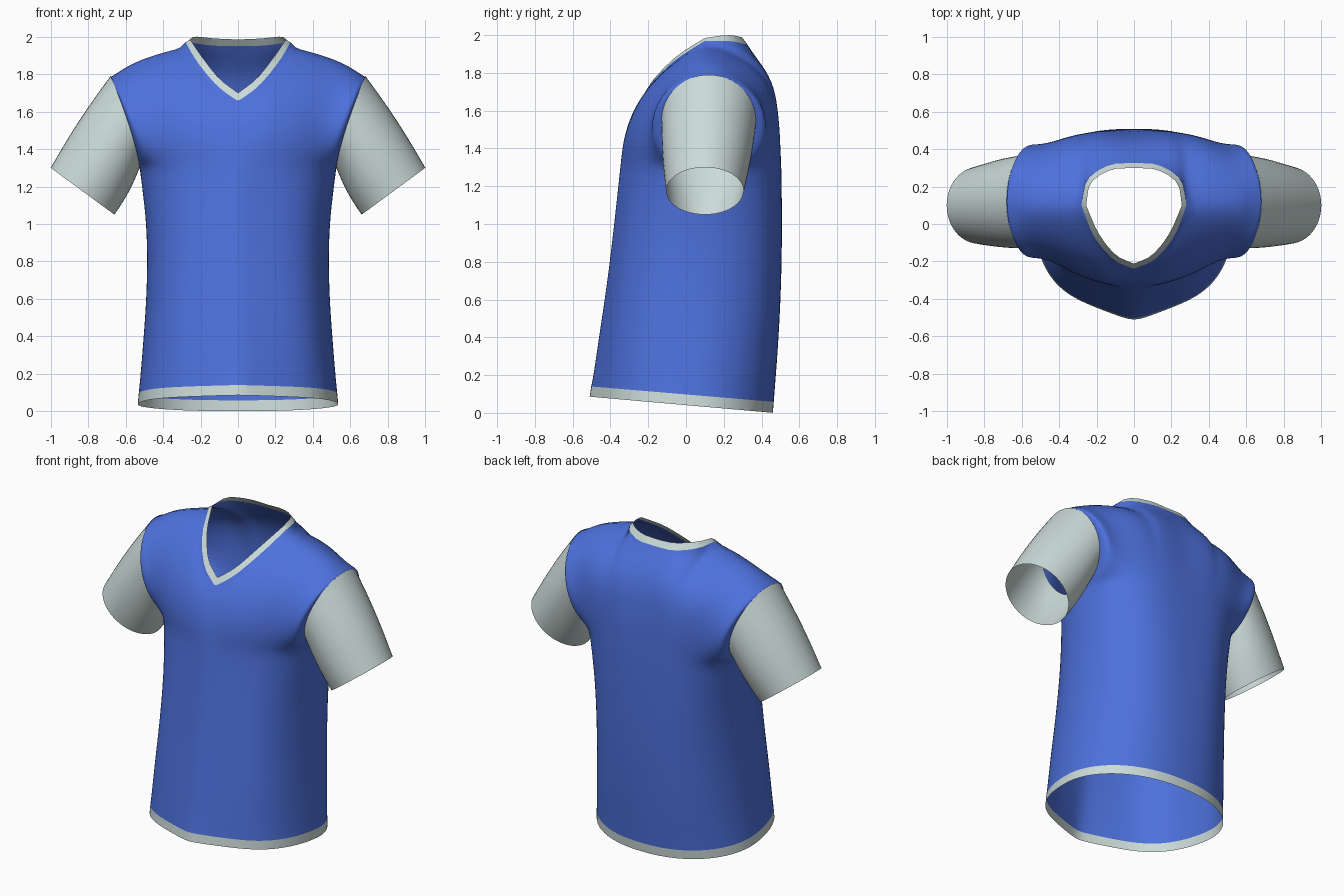
import bpy, bmesh, math
from mathutils import Vector as V

if "Cube" in bpy.data.objects:
    bpy.data.objects.remove(bpy.data.objects["Cube"])

N, K = 32, 8                      # columns per quarter, columns in the neckline
PIT = 1.30                        # armpit height
S = [math.sin(j * math.pi / 2 / N) for j in range(N + 1)]


def material(name, rgb):
    m = bpy.data.materials.new(name)
    m.diffuse_color = (*rgb, 1)
    m.use_nodes = True
    m.node_tree.nodes["Principled BSDF"].inputs["Base Color"].default_value = m.diffuse_color
    return m


blue = material("royal blue", (0.075, 0.165, 0.72))
grey = material("pale grey", (0.60, 0.71, 0.69))


def curve(pts, t):
    """Smooth curve through evenly spaced values (numbers or vectors)."""
    n = len(pts) - 1
    i = min(int(t * n), n - 1)
    f = t * n - i
    b, c = pts[i], pts[i + 1]
    a = pts[i - 1] if i > 0 else 2 * b - c
    d = pts[i + 2] if i + 2 <= n else 2 * c - b
    return b + (c - a) * (f / 2) + (2 * a - 5 * b + 4 * c - d) * (f * f / 2) + (3 * b - a - 3 * c + d) * (f ** 3 / 2)


def vecs(*p):
    return [V(q) for q in p]


def sheet(name, grids, mat, mirror=True, smooth=0):
    """Weld grids of points (and their x-mirror) into one smooth cloth object."""
    bm = bmesh.new()
    for g in grids:
        for sx in ((1, -1) if mirror else (1,)):
            vs = [[bm.verts.new((p[0] * sx, p[1], p[2])) for p in row] for row in g]
            for r0, r1 in zip(vs, vs[1:]):
                for j in range(len(r0) - 1):
                    bm.faces.new((r0[j], r0[j + 1], r1[j + 1], r1[j]))
    bmesh.ops.remove_doubles(bm, verts=bm.verts, dist=0.0004)
    inner = [v for v in bm.verts if not v.is_boundary]
    for _ in range(smooth):
        bmesh.ops.smooth_vert(bm, verts=inner, factor=0.5, use_axis_x=True, use_axis_y=True, use_axis_z=True)
    bmesh.ops.recalc_face_normals(bm, faces=bm.faces)
    mid = sum((v.co for v in bm.verts), V()) / len(bm.verts)
    if sum((f.calc_center_median() - mid).dot(f.normal) * f.calc_area() for f in bm.faces) < 0:
        bmesh.ops.reverse_faces(bm, faces=bm.faces)
    me = bpy.data.meshes.new(name)
    bm.to_mesh(me)
    bm.free()
    me.materials.append(mat)
    ob = bpy.data.objects.new(name, me)
    bpy.context.collection.objects.link(ob)
    bpy.context.view_layer.objects.active = ob
    ob.select_set(True)
    bpy.ops.object.shade_smooth_by_angle(angle=math.radians(50))
    ob.select_set(False)
    return ob


# Torso sections from hem to armpit: half width, front and back depth
WIDTH = [.535, .508, .488, .490, .525]
DEPTH = {-1: [-.51, -.465, -.42, -.383, -.35], 1: [.46, .485, .502, .508, .505]}


def lower(r, s, side):
    w, d = curve(WIDTH, r), curve(DEPTH[side], r)
    ys = .05 + .07 * r
    if side < 0:              # rounded keel in front
        q = math.sqrt(s * s + .0064) - .08
        h = (1 - (.37 - .07 * r - .08 * math.sin(math.pi * r)) * q) * math.sqrt(max(0, 1 - s ** (6 - 2 * r)))
    else:
        h = math.sqrt(max(0, 1 - s ** (2.2 + r)))
    y = ys + (d - ys) * h
    hem = .041 - .088 * y
    return V((w * s, y, hem + (PIT - hem) * r))


# Neckline curves: seam with the body, and free edge of the trim
SEAM = {-1: vecs((0, -.238, 1.655), (.11, -.19, 1.737), (.215, -.065, 1.862), (.28, .10, 1.97)),
        1: vecs((0, .325, 1.95), (.13, .315, 1.952), (.25, .235, 1.968), (.28, .10, 1.97))}
EDGE = {-1: vecs((0, -.212, 1.70), (.10, -.163, 1.777), (.192, -.045, 1.892), (.255, .10, 1.985)),
        1: vecs((0, .298, 1.985), (.12, .29, 1.99), (.23, .22, 2.0), (.255, .10, 1.985))}
SHOULDER = vecs((.28, .10, 1.97), (.42, .105, 1.93), (.56, .11, 1.872), (.68, .12, 1.79))
CENTRE = {-1: vecs((0, -.35, PIT), (0, -.332, 1.43), (0, -.297, 1.55), (0, -.238, 1.655)),
          1: vecs((0, .505, PIT), (0, .489, 1.53), (0, .442, 1.76), (0, .325, 1.95))}


def armhole(phi):
    k = (1 - math.cos(phi)) / 2
    return V((.525 + .155 * k ** 1.3, .12 - .25 * math.sin(phi), PIT + (1.79 - PIT) * k))


def upper(v, j, side):
    """Patch between armpit level, neckline and shoulder, centre line and armhole."""
    s = S[j]

    def top(i):
        return curve(SEAM[side], i / K) if i <= K else curve(SHOULDER, (S[i] - S[K]) / (1 - S[K]))

    def patch(g, w):
        p = lower(1, s, side) * (1 - g) + top(j) * g
        p += curve(CENTRE[side], v) * (1 - w) + armhole(-side * math.pi * v) * w
        p -= (lower(1, 0, side) * (1 - w) + lower(1, 1, side) * w) * (1 - g)
        return p - (top(0) * (1 - w) + top(N) * w) * g
    p = patch(v, s * s)
    swell = .035 * math.sin(math.pi * v) if side < 0 else .08 * math.sin(math.pi * v * v)
    p.y = patch(v ** 2.2, s ** 6).y + side * swell * math.sin(math.pi * s) ** 2
    return p


# Body: torso tube plus chest and back panels
R0 = .045
body = []
for side in (-1, 1):
    body.append([[lower(R0 + (1 - R0) * i / 24, s, side) for s in S] for i in range(25)])
    body.append([[upper(i / 20, j, side) for j in range(N + 1)] for i in range(21)])
sheet("shirt_body", body, blue, smooth=6)

# Hem trim
sheet("hem_trim", [[[lower(R0 * i / 2, s, side) for s in S] for i in range(3)] for side in (-1, 1)], grey)

# Neck trim
sheet("neck_trim", [[[curve(SEAM[side], j / K).lerp(curve(EDGE[side], j / K), i / 2) for j in range(K + 1)]
                     for i in range(3)] for side in (-1, 1)], grey)


# Sleeves: loft from armhole to the slanted cuff opening
def sleeve_point(t, phi):
    c, sn = math.cos(phi), math.sin(phi)
    cuff = V((.83 - .17 * c, .10 - .205 * sn, 1.175 - .125 * c))
    out = V((-.8 * c, -.6 * sn, -.6 * c))
    return armhole(phi).lerp(cuff, t) + out * (.01 * math.sin(math.pi * t))


for name, sx in (("left_sleeve", 1), ("right_sleeve", -1)):
    grid = []
    for i in range(13):
        ring = [sleeve_point(i / 12, 2 * math.pi * j / 48) for j in range(49)]
        grid.append([V((p.x * sx, p.y, p.z)) for p in ring])
    sheet(name, [grid], grey, mirror=False)
